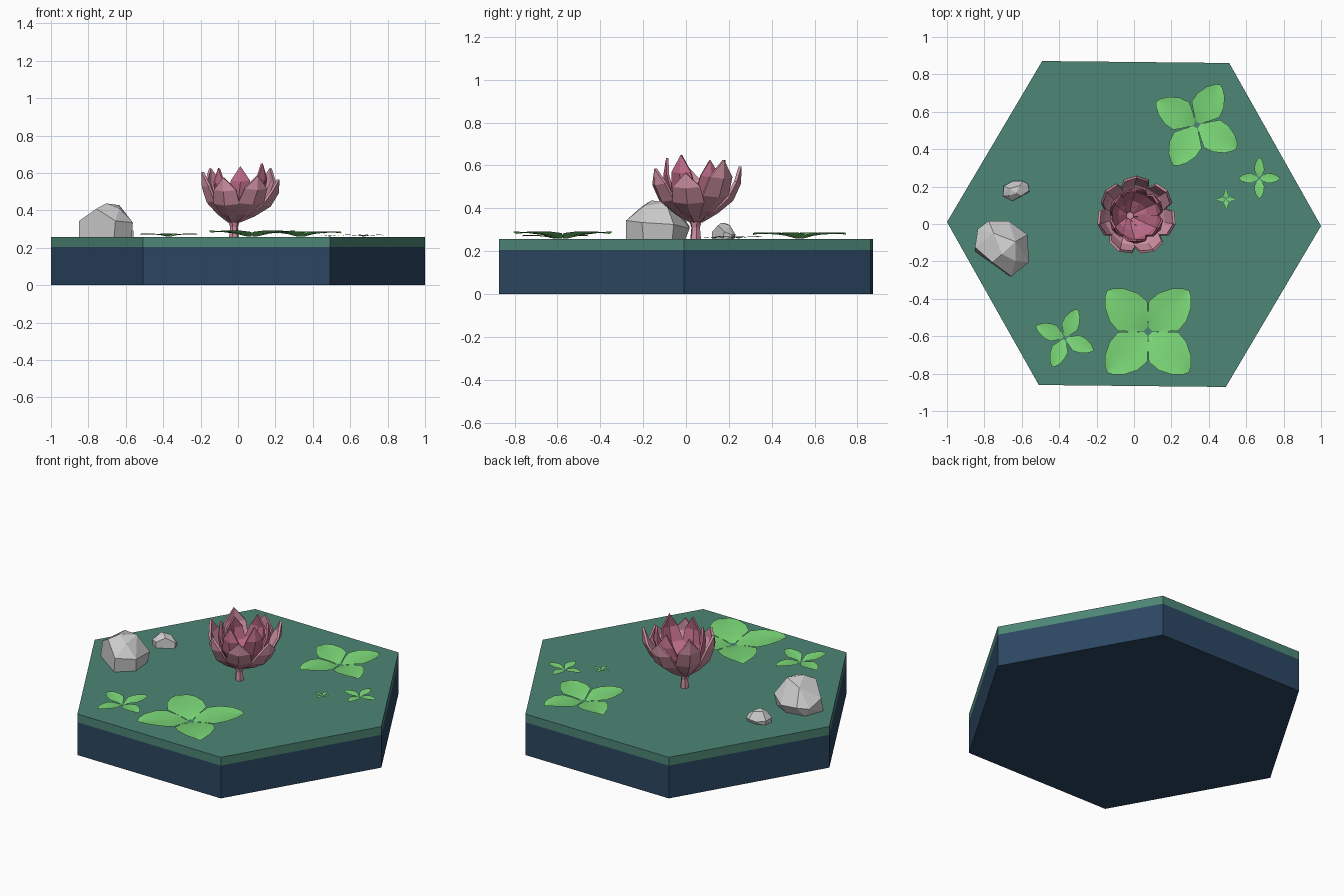
import bpy, bmesh, math
from mathutils import Vector

if "Cube" in bpy.data.objects:
    bpy.data.objects.remove(bpy.data.objects["Cube"])


def material(name, col):
    m = bpy.data.materials.new(name)
    m.diffuse_color = (*col, 1)
    m.use_nodes = True
    m.node_tree.nodes["Principled BSDF"].inputs["Base Color"].default_value = m.diffuse_color
    return m


BLUE = material("deep_blue", (0.025, 0.062, 0.12))
GREEN = material("pond_green", (0.075, 0.24, 0.18))
LEAF = material("leaf_green", (0.2, 0.7, 0.19))
PINK = material("outer_pink", (0.62, 0.28, 0.36))
ROSE = material("inner_rose", (0.52, 0.15, 0.25))


def make(name, bm, mat=None):
    bmesh.ops.recalc_face_normals(bm, faces=bm.faces[:])
    me = bpy.data.meshes.new(name)
    bm.to_mesh(me)
    bm.free()
    ob = bpy.data.objects.new(name, me)
    bpy.context.collection.objects.link(ob)
    if mat:
        me.materials.append(mat)
    return ob


def lathe(name, rings, sides, mat, rot=0.0, center=(0, 0)):
    """Stacked polygon rings (radius, z) closed at both ends."""
    bm = bmesh.new()
    loops = [[bm.verts.new((center[0] + r * math.cos(rot + math.tau * i / sides),
                            center[1] + r * math.sin(rot + math.tau * i / sides), z))
              for i in range(sides)] for r, z in rings]
    for a, b in zip(loops, loops[1:]):
        for i in range(sides):
            j = (i + 1) % sides
            bm.faces.new((a[i], a[j], b[j], b[i]))
    bm.faces.new(loops[0])
    bm.faces.new(loops[-1])
    return make(name, bm, mat)


# Hexagonal base: water block and surface slab
TWIST = math.radians(-0.6)
lathe("water_block", [(1, 0), (1, 0.205)], 6, BLUE, TWIST)
lathe("surface_slab", [(1, 0.205), (1, 0.257)], 6, GREEN, TWIST)

# Flower stem
STEM = (-0.022, 0.045)
lathe("flower_stem", [(0.03, 0.2), (0.025, 0.27), (0.021, 0.31), (0.034, 0.352)],
      6, PINK, 0.2, STEM)


def petals(name, rows, angles, lifts, mat, thick):
    """Cupped pointed petals; rows hold (radius, z, half width)."""
    bm = bmesh.new()
    for ang, lift in zip(angles, lifts):
        grid = []
        for k, (r, z, w) in enumerate(rows):
            t = k / (len(rows) - 1)
            zz = z + lift * t
            cx = STEM[0] + 0.035 * min(1, t * 1.5)
            row = []
            for s in ((-1, 0, 1) if w > 0 else (0,)):
                d = ang + s * w / r
                rr = r * (0.96 if s else 1.0)
                row.append(bm.verts.new((cx + rr * math.cos(d), STEM[1] + rr * math.sin(d),
                                         zz + (0.008 if s else 0))))
            grid.append(row)
        for a, b in zip(grid, grid[1:]):
            for i in range(2):
                if len(b) == 1:
                    bm.faces.new((a[i], a[i + 1], b[0]))
                else:
                    bm.faces.new((a[i], a[i + 1], b[i + 1], b[i]))
    ob = make(name, bm, mat)
    mod = ob.modifiers.new("thickness", "SOLIDIFY")
    mod.thickness = thick
    mod.offset = 0
    return ob


# Two rings of petals
outer = [(0.028, 0.34, 0.018), (0.10, 0.38, 0.048), (0.17, 0.435, 0.08),
         (0.205, 0.51, 0.068), (0.207, 0.585, 0)]
petals("outer_petals", outer, [math.radians(90 + i * 360 / 7) for i in range(7)],
       [0.01, 0.04, 0.02, -0.01, 0.0, -0.02, 0.04], PINK, 0.014)
inner = [(0.024, 0.355, 0.02), (0.085, 0.40, 0.05), (0.13, 0.465, 0.07),
         (0.145, 0.545, 0.052), (0.132, 0.625, 0)]
petals("inner_petals", inner, [math.radians(30 + i * 60) for i in range(6)],
       [0.0, 0.0, -0.02, 0.0, 0.01, 0.025], ROSE, 0.012)


def plant(name, x, y, size, angle, width, height):
    """Four broad leaves around a small open centre."""
    prof = [(0.06, 0.05, 0.0), (0.2, 0.2, 0.45), (0.38, 0.36, 0.75), (0.6, 0.34, 0.95),
            (0.82, 0.23, 1.0), (0.95, 0.1, 0.9), (1.0, 0.0, 0.8)]
    bm = bmesh.new()
    for q in range(4):
        a = math.radians(angle + 90 * q)
        u = Vector((math.cos(a), math.sin(a), 0))
        v = Vector((-u.y, u.x, 0))
        grid = []
        for d, w, h in prof:
            row = []
            for s in ((-1, -0.5, 0, 0.5, 1) if w > 0 else (0,)):
                z = 0.26 + height * h * (0.75 + 0.25 * abs(s))
                p = Vector((x, y, z)) + (u * d + v * (s * w * width)) * size
                row.append(bm.verts.new(p))
            grid.append(row)
        for r0, r1 in zip(grid, grid[1:]):
            for i in range(4):
                if len(r1) == 1:
                    bm.faces.new((r0[i], r0[i + 1], r1[0]))
                else:
                    bm.faces.new((r0[i], r0[i + 1], r1[i + 1], r1[i]))
    bmesh.ops.remove_doubles(bm, verts=bm.verts[:], dist=0.0005)
    for f in bm.faces:
        f.smooth = True
    ob = make(name, bm, LEAF)
    if sum(p.normal.z for p in ob.data.polygons) < 0:
        ob.data.flip_normals()


# Floating leaf plants
plant("large_front_leaves", 0.075, -0.575, 0.31, 45, 1.0, 0.033)
plant("large_back_leaves", 0.335, 0.53, 0.25, 60, 0.95, 0.028)
plant("small_front_leaves", -0.37, -0.61, 0.168, 67, 0.75, 0.016)
plant("small_right_leaves", 0.67, 0.245, 0.11, 90, 0.68, 0.01)
plant("tiny_right_leaves", 0.492, 0.132, 0.05, 92, 0.65, 0.006)


# Faceted rocks: convex hulls over a few corner points (unit extents, z up)
ROCK = [(-1, -0.1, 0), (-1, 0.05, 0.5), (-0.9, 0.7, 0.3), (-0.5, 1, 0.35), (0.25, 1, 0.3),
        (0.95, 0.5, 0.4), (1, -0.5, 0.45), (0.35, -1, 0.5), (0.3, -1, 0), (-0.35, -0.5, 0.85),
        (0.0, -0.2, 1), (0.5, 0.25, 0.95), (-0.3, 0.55, 0.85), (0.5, -0.45, 0.85),
        (0.95, -0.45, 0), (0.85, 0.45, 0), (0.1, 0.85, 0), (-0.7, 0.7, 0)]


def rock(name, lo, hi, flip):
    bm = bmesh.new()
    for px, py, pz in ROCK:
        px *= flip
        bm.verts.new((lo[0] + (hi[0] - lo[0]) * (px + 1) / 2,
                      lo[1] + (hi[1] - lo[1]) * (py + 1) / 2,
                      lo[2] + (hi[2] - lo[2]) * pz))
    bmesh.ops.convex_hull(bm, input=bm.verts[:])
    loose = [v for v in bm.verts if not v.link_faces]
    bmesh.ops.delete(bm, geom=loose, context="VERTS")
    bmesh.ops.dissolve_limit(bm, angle_limit=math.radians(14), verts=bm.verts[:],
                             edges=bm.edges[:])
    make(name, bm)


rock("large_rock", (-0.85, -0.28, 0.25), (-0.562, 0.017, 0.437), 1)
rock("small_rock", (-0.70, 0.122, 0.25), (-0.56, 0.23, 0.333), -1)
